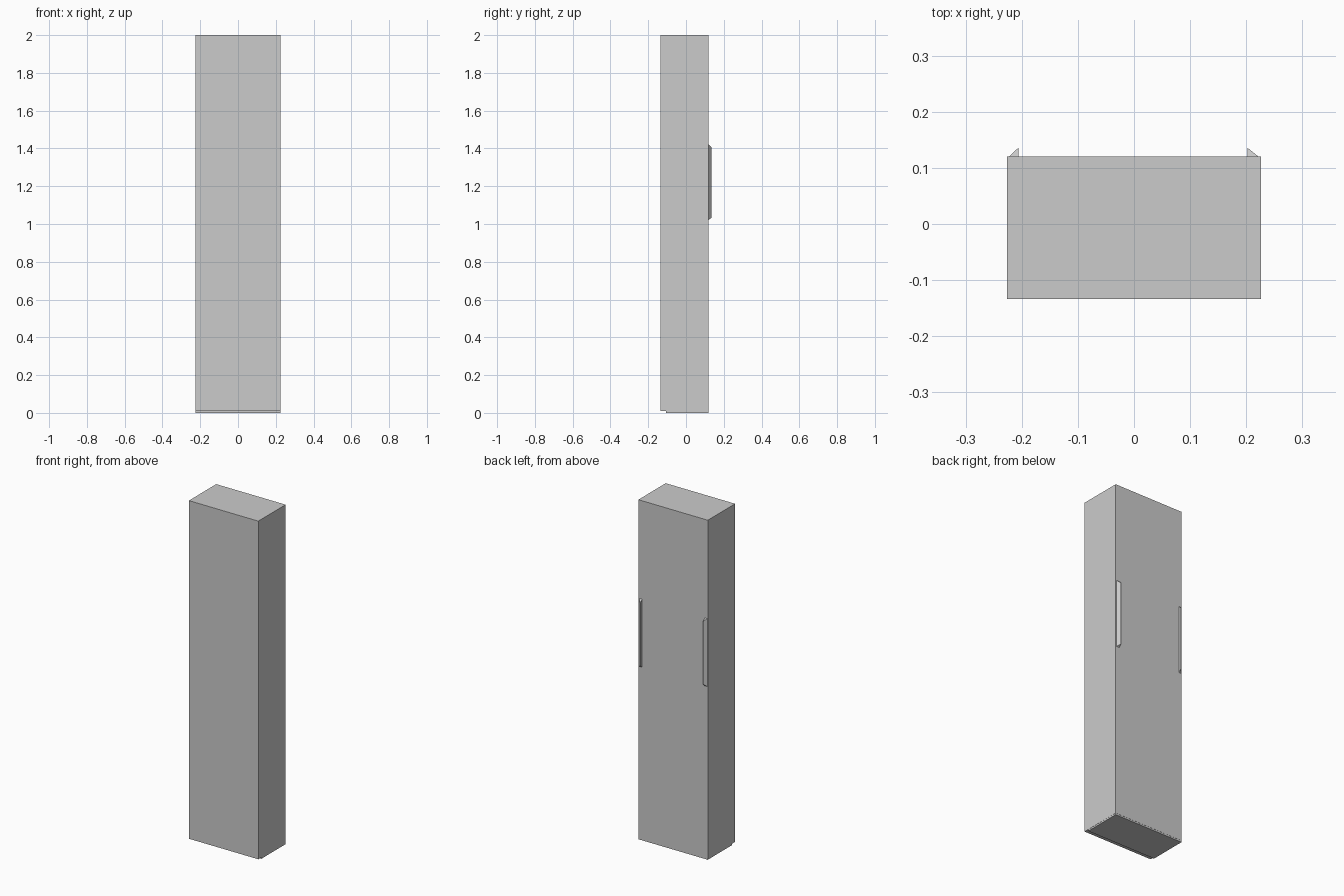
import bpy, bmesh

if "Cube" in bpy.data.objects:
    bpy.data.objects.remove(bpy.data.objects["Cube"])


def box(name, x0, x1, y0, y1, z0, z1):
    bm = bmesh.new()
    bmesh.ops.create_cube(bm, size=1)
    for v in bm.verts:
        v.co = ((x0 + x1) / 2 + v.co.x * (x1 - x0),
                (y0 + y1) / 2 + v.co.y * (y1 - y0),
                (z0 + z1) / 2 + v.co.z * (z1 - z0))
    return finish(name, bm)


def finish(name, bm):
    bmesh.ops.recalc_face_normals(bm, faces=bm.faces)
    me = bpy.data.meshes.new(name)
    bm.to_mesh(me)
    bm.free()
    ob = bpy.data.objects.new(name, me)
    bpy.context.collection.objects.link(ob)
    return ob


def handle(name, outer, inner):
    # triangular grip with slanted ends, standing off the back face
    bm = bmesh.new()
    rings = []
    for z, tip in ((1.02, 1.035), (1.42, 1.405)):
        rings.append([bm.verts.new(p) for p in
                      ((outer, 0.12, z), (inner, 0.12, z), (inner, 0.136, tip))])
    low, high = rings
    bm.faces.new(low)
    bm.faces.new(high)
    for i in range(3):
        j = (i + 1) % 3
        bm.faces.new((low[i], low[j], high[j], high[i]))
    return finish(name, bm)


# Tall cabinet body and thin base set back from the front
box("cabinet_body", -0.226, 0.226, -0.134, 0.12, 0.009, 2.0)
box("base_plate", -0.225, 0.225, -0.105, 0.119, 0.0, 0.009)

# Pair of grips
handle("handle_left", -0.223, -0.206)
handle("handle_right", 0.222, 0.202)
